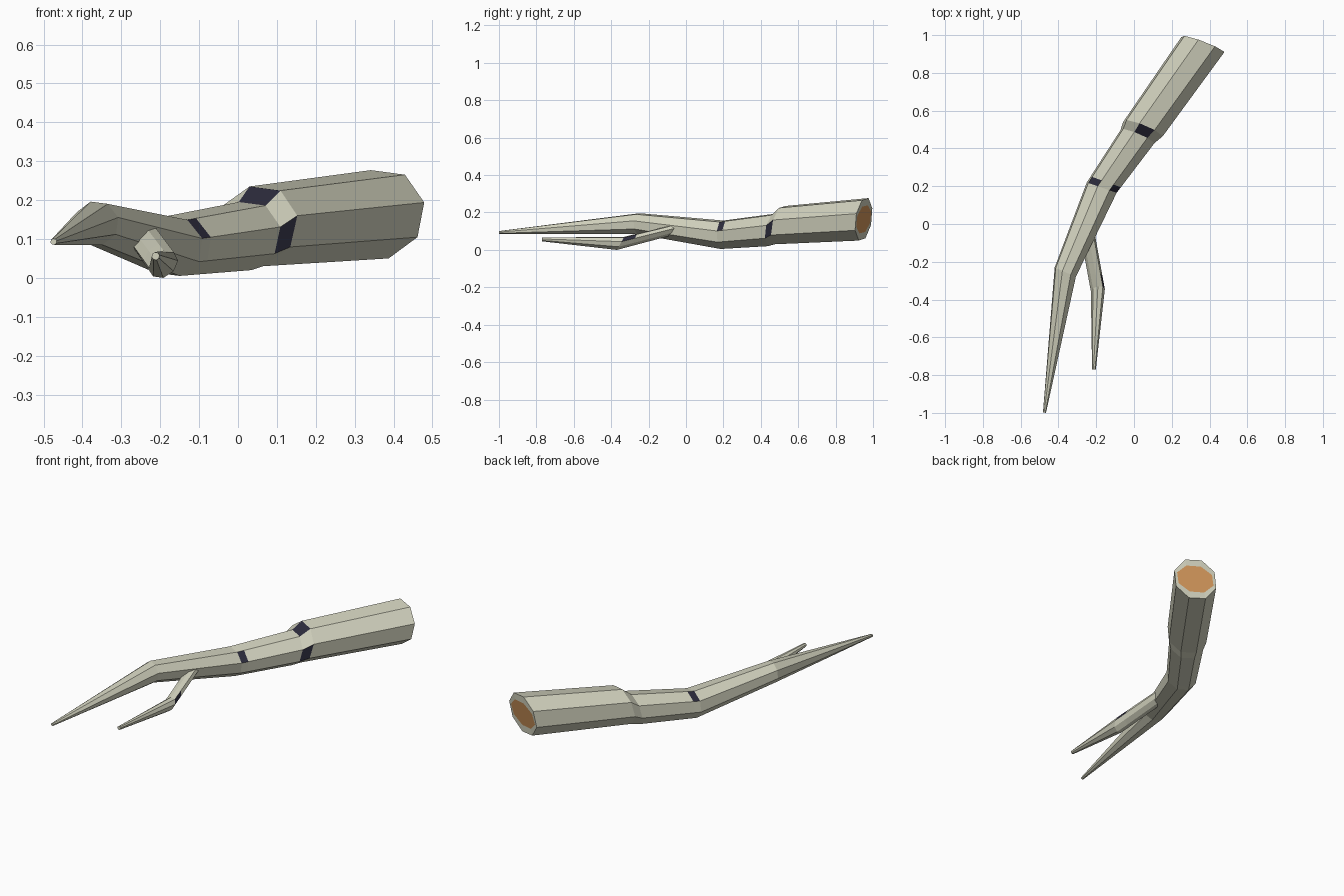
import bpy, bmesh, math
from mathutils import Vector

if "Cube" in bpy.data.objects:
    bpy.data.objects.remove(bpy.data.objects["Cube"])

def material(name, rgb):
    m = bpy.data.materials.new(name)
    lin = [((c / 255 + 0.055) / 1.055) ** 2.4 for c in rgb]
    m.diffuse_color = (*lin, 1)
    m.use_nodes = True
    m.node_tree.nodes["Principled BSDF"].inputs["Base Color"].default_value = m.diffuse_color
    return m

MATS = [material("pale bark", (210, 210, 190)),
        material("dark bark marks", (44, 43, 60)),
        material("cut wood", (212, 152, 92))]
SIDES = 8
ROLL = math.radians(22.5 - 7.5)

def ring(left, right, zmin, zmax, lean=0.0):
    """Octagon spanning two plan points and a height range."""
    l, r = Vector((*left, 0)), Vector((*right, 0))
    c = (l + r) / 2 + Vector((0, 0, (zmin + zmax) / 2))
    k = 1 / math.cos(math.radians(15))
    u = (r - l) / 2 * k
    v = Vector((lean * 0.5, lean, (zmax - zmin) / 2 * k))
    return [c + u * math.cos(ROLL + i * math.tau / SIDES)
            + v * math.sin(ROLL + i * math.tau / SIDES) for i in range(SIDES)]

def blend(a, b, t):
    return [p.lerp(q, t) for p, q in zip(a, b)]

def limb(name, rings, marks, cut_end=False):
    """Loft rings; marks holds (segment, side) pairs painted dark."""
    bm = bmesh.new()
    loops = [[bm.verts.new(p) for p in r] for r in rings]
    for s, (a, b) in enumerate(zip(loops, loops[1:])):
        for i in range(SIDES):
            j = (i + 1) % SIDES
            f = bm.faces.new((a[i], a[j], b[j], b[i]))
            f.material_index = 1 if (s, i) in marks else 0
    bm.faces.new(loops[-1])
    if cut_end:
        # bark rim around an inner face of exposed wood
        c = sum(rings[0], Vector()) / SIDES
        inner = []
        for p in rings[0]:
            d = p - c
            inner.append(bm.verts.new(c + Vector((d.x * .87, d.y * .87, d.z * .66))))
        for i in range(SIDES):
            j = (i + 1) % SIDES
            bm.faces.new((loops[0][j], loops[0][i], inner[i], inner[j]))
        bm.faces.new(inner).material_index = 2
    else:
        bm.faces.new(loops[0])
    bmesh.ops.recalc_face_normals(bm, faces=bm.faces)
    me = bpy.data.meshes.new(name)
    bm.to_mesh(me)
    bm.free()
    for m in MATS:
        me.materials.append(m)
    bpy.context.collection.objects.link(bpy.data.objects.new(name, me))

# main branch: cut end, swollen collar, bend, knee, tip
cut = ring((.252, .993), (.477, .907), .05, .277, .015)
collar = ring((-.055, .545), (.15, .46), .03, .235, .02)
neck = ring((-.07, .50), (.107, .425), .02, .195, .015)
bend = ring((-.25, .22), (-.092, .165), .005, .157)
knee = ring((-.42, -.23), (-.308, -.28), .085, .196)
tip = ring((-.482, -.998), (-.466, -1.0), .085, .101)
limb("main_branch", [cut, collar, neck, blend(bend, neck, .11), bend, knee, tip],
     {(1, 1), (1, 7), (3, 0), (3, 2)}, cut_end=True)

# side twig growing from the main branch
root = ring((-.285, -.03), (-.215, -.03), .085, .147, .02)
elbow = ring((-.226, -.35), (-.157, -.35), .0, .07, .02)
twig_tip = ring((-.222, -.77), (-.202, -.77), .046, .066)
limb("side_twig", [root, blend(elbow, root, .22), elbow, twig_tip], {(1, 0)})
